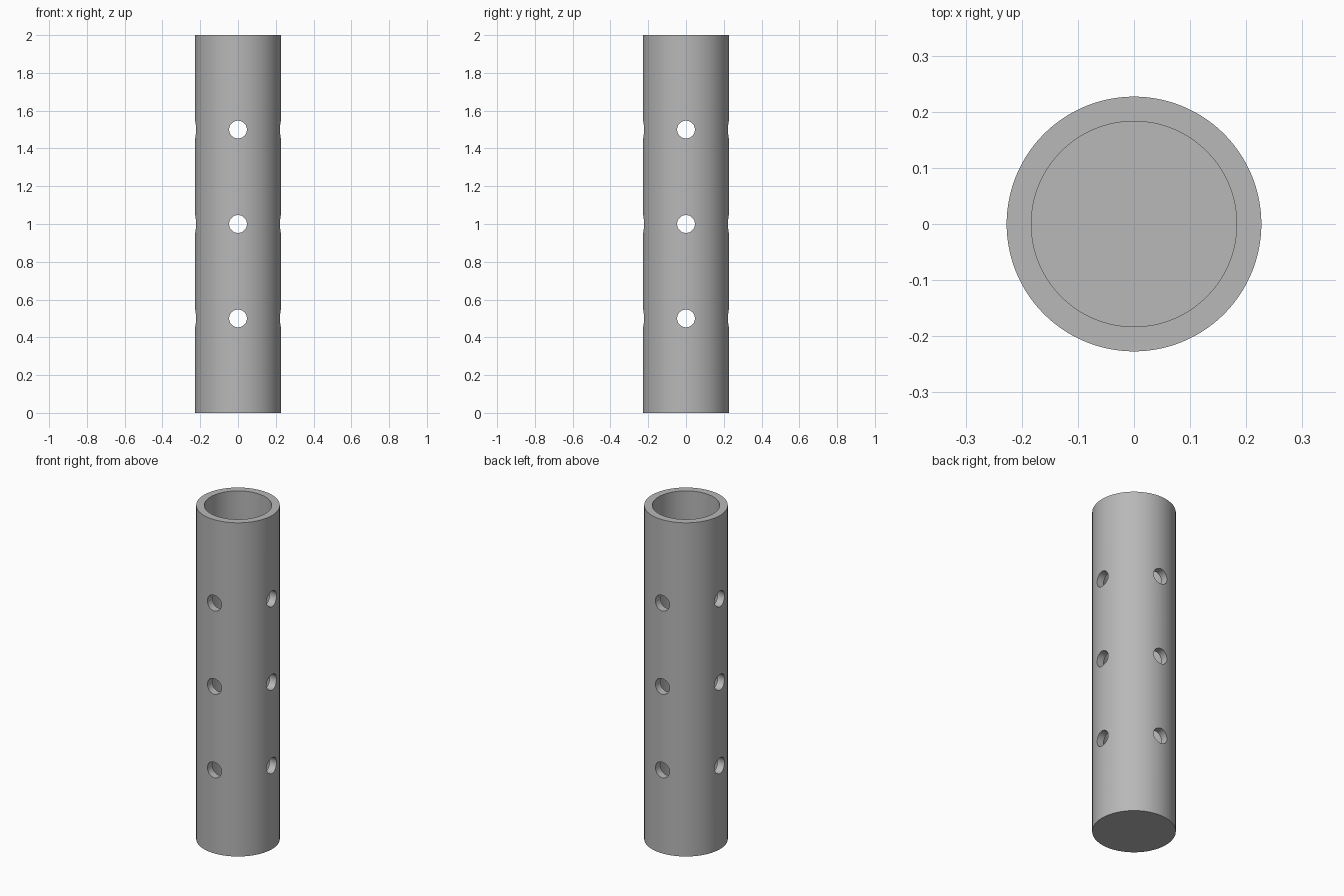
import bpy, bmesh, math
from mathutils import Matrix

cube = bpy.data.objects.get("Cube")
if cube:
    bpy.data.objects.remove(cube, do_unlink=True)

OUTER, INNER, HEIGHT, FLOOR = 0.227, 0.183, 2.0, 0.045
HOLE, SIDES = 0.047, 128

grey = bpy.data.materials.new("plain grey")
grey.use_nodes = True
colour = (0.48, 0.48, 0.48, 1)
grey.diffuse_color = colour
grey.node_tree.nodes["Principled BSDF"].inputs["Base Color"].default_value = colour


def add_object(name, bm):
    bmesh.ops.recalc_face_normals(bm, faces=bm.faces)
    mesh = bpy.data.meshes.new(name)
    bm.to_mesh(mesh)
    bm.free()
    mesh.materials.append(grey)
    obj = bpy.data.objects.new(name, mesh)
    bpy.context.collection.objects.link(obj)
    return obj


# Cup-shaped tube: open top, closed floor, turned from half a section
bm = bmesh.new()
profile = [(0, 0), (OUTER, 0), (OUTER, HEIGHT), (INNER, HEIGHT), (INNER, FLOOR), (0, FLOOR)]
points = [bm.verts.new((r, 0, z)) for r, z in profile]
edges = [bm.edges.new(pair) for pair in zip(points, points[1:])]
bmesh.ops.spin(bm, geom=points + edges, cent=(0, 0, 0), axis=(0, 0, 1),
               angle=math.tau, steps=SIDES, use_duplicate=False)
bmesh.ops.remove_doubles(bm, verts=bm.verts, dist=0.0001)
tube = add_object("perforated_tube", bm)

# Round holes drilled through both walls, along x and along y
bpy.context.view_layer.objects.active = tube
tube.select_set(True)
for height in (0.5, 1.0, 1.5):
    for axis in "XY":
        bm = bmesh.new()
        bmesh.ops.create_cone(bm, cap_ends=True, segments=48, radius1=HOLE,
                              radius2=HOLE, depth=0.7,
                              matrix=Matrix.Translation((0, 0, height))
                              @ Matrix.Rotation(math.pi / 2, 4, "Y" if axis == "X" else "X"))
        drill = add_object("hole_cutter", bm)
        drill.hide_render = True
        cut = tube.modifiers.new("hole", "BOOLEAN")
        cut.operation = "DIFFERENCE"
        cut.solver = "EXACT"
        cut.object = drill
        bpy.ops.object.modifier_apply(modifier=cut.name)
        bpy.data.objects.remove(drill, do_unlink=True)

# Smooth walls with crisp rims
bpy.ops.object.shade_smooth_by_angle(angle=math.radians(30))
